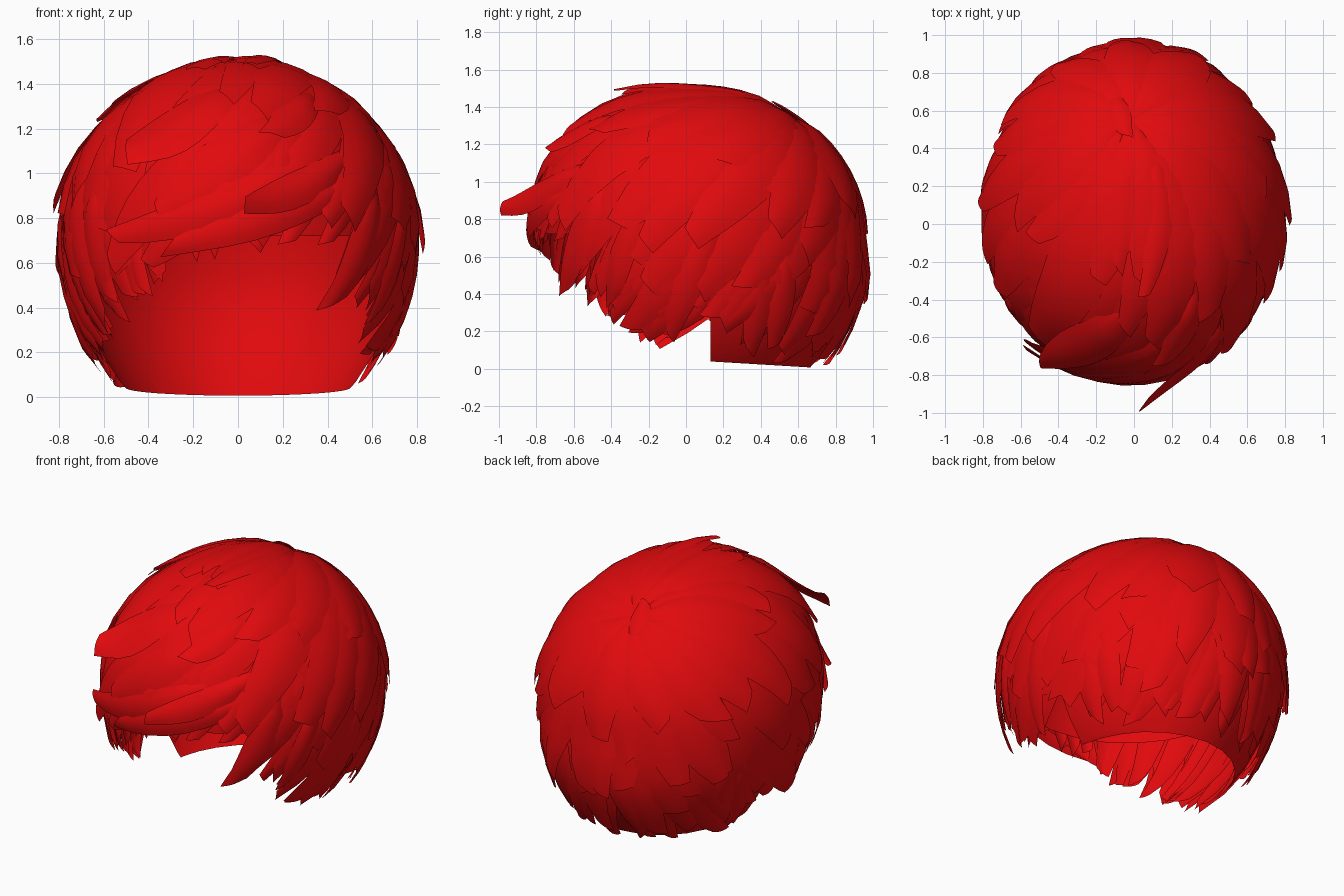
import bpy, bmesh, math, random
from mathutils import Vector

random.seed(7)
cube = bpy.data.objects.get("Cube")
if cube:
    bpy.data.objects.remove(cube, do_unlink=True)

red = bpy.data.materials.new("hair red")
red.use_nodes = True
COLOR = (0.75, 0.003, 0.004, 1)
red.diffuse_color = COLOR
red.node_tree.nodes["Principled BSDF"].inputs["Base Color"].default_value = COLOR

# Head shape: a lopsided ellipsoid, with the hair whorl high on the back
CENTER = Vector((0, 0.05, 0.7))
WHORL = Vector((-0.02, 0.53, 0.68)).normalized()
SIDE = Vector((1, 0, 0))
FORWARD = SIDE.cross(WHORL).normalized()
if FORWARD.y > 0:
    FORWARD.negate()


def on_head(point, lift=0.0):
    q = (point - CENTER).normalized()
    low_back = 0.05 * min(1, max(0, -q.z * 4))
    ry = 0.865 + low_back if q.y > 0 else 0.845
    rz = 0.77 if q.z > 0 else 0.94 + 0.1 * q.y
    r = 1 / math.sqrt((q.x / 0.77) ** 2 + (q.y / ry) ** 2 + (q.z / rz) ** 2)
    r *= 1 + 0.09 * max(0, -q.y) * max(0, q.z)
    return CENTER + q * (r + lift)


def flow(azimuth, polar):
    around = FORWARD * math.cos(azimuth) + SIDE * math.sin(azimuth)
    return on_head(CENTER + WHORL * math.cos(polar) + around * math.sin(polar))


# Hemline height from front to back
HEM = [(-0.9, 0.73), (-0.7, 0.65), (-0.55, 0.42), (-0.3, 0.22), (-0.1, 0.14),
       (0.03, 0.26), (0.25, 0.22), (0.42, 0.08), (0.9, 0.04)]


def hem(p):
    extra = 0.22 * p.x if p.y < -0.6 else 0
    for (y0, z0), (y1, z1) in zip(HEM, HEM[1:]):
        if p.y <= y1:
            k = max(0, (p.y - y0) / (y1 - y0))
            return z0 + (z1 - z0) * k + extra
    return HEM[-1][1]


def reach(azimuth, spare):
    t = 0.3
    while t < 2.9:
        p = flow(azimuth, t)
        if p.z < hem(p) + spare:
            break
        t += 0.02
    return t


# One lock: an arched ribbon that hugs the head and ends in a blunt slanted tip
def add_lock(bm, path, width, lift, flare, root=0.45):
    n = len(path) - 1
    slant = random.choice((-1, 1)) * random.uniform(0.01, 0.05)
    rows = []
    for i, p in enumerate(path):
        u = i / n
        along = (path[min(i + 1, n)] - path[max(i - 1, 0)]).normalized()
        out = (p - CENTER).normalized()
        across = along.cross(out).normalized()
        if u < 0.55:
            w = width * (root + (1 - root) * math.sin(u / 0.55 * math.pi / 2))
        else:
            w = width * (1 - 0.62 * ((u - 0.55) / 0.45) ** 1.6)
        rise = lift * min(1, 0.3 + u * 3) + flare * u ** 3
        row = []
        for s in (-1, -0.5, 0, 0.5, 1):
            q = p + across * (s * w / 2)
            if i == n:
                q += along * (s * slant)
            edge = 0.022 * s * s * (1 - 0.6 * u)
            q = on_head(q, rise + 0.012 - edge)
            q.z = max(q.z, 0.02)
            row.append(bm.verts.new(q))
        rows.append(row)
    for a, b in zip(rows, rows[1:]):
        for j in range(4):
            bm.faces.new((a[j], a[j + 1], b[j + 1], b[j]))


def finish(bm, name, angle=60):
    mesh = bpy.data.meshes.new(name)
    bm.to_mesh(mesh)
    bm.free()
    mesh.materials.append(red)
    obj = bpy.data.objects.new(name, mesh)
    bpy.context.collection.objects.link(obj)
    bpy.ops.object.select_all(action='DESELECT')
    obj.select_set(True)
    bpy.context.view_layer.objects.active = obj
    bpy.ops.object.shade_smooth_by_angle(angle=math.radians(angle))


# Inner cap, open at the face and reaching down to the nape
bm = bmesh.new()
bmesh.ops.create_uvsphere(bm, u_segments=28, v_segments=18, radius=1)
for v in bm.verts:
    v.co = on_head(CENTER + v.co, -0.035)


def slice_cap(point, normal, clear):
    geom = bm.verts[:] + bm.edges[:] + bm.faces[:]
    bmesh.ops.bisect_plane(bm, geom=geom, plane_co=point, plane_no=normal,
                           clear_inner=clear)


slice_cap((0, 0.7, 0.005), (0, 0.06, 1), True)
slice_cap((0, 0.13, 0), (0, 1, 0), False)
slice_cap((0, 0, 0.72), (0, 0, 1), False)
face_gap = [f for f in bm.faces
            if f.calc_center_median().y < 0.13 and f.calc_center_median().z < 0.72]
bmesh.ops.delete(bm, geom=face_gap, context='FACES')
finish(bm, "inner_cap")

# Layers of locks: name, count, start, length, width, lift, sweep
LAYERS = [
    ("under_locks", 42, 0.4, 1.0, 0.2, 0.0, 0.25),
    ("hem_locks", 36, 0.25, 0.98, 0.24, 0.012, 0.45),
    ("middle_locks", 28, 0.01, 0.87, 0.3, 0.022, 0.42),
    ("upper_locks", 22, 0.01, 0.72, 0.32, 0.03, 0.32),
    ("crown_locks", 14, 0.005, 0.52, 0.33, 0.038, 0.2),
]
for name, count, start, length, width, lift, sweep in LAYERS:
    bm = bmesh.new()
    for k in range(count):
        a0 = (k + random.uniform(-0.35, 0.35)) / count * math.tau
        bend = -sweep * max(0, math.cos(a0)) + random.uniform(-0.1, 0.1)
        end = reach(a0 + bend, random.uniform(-0.02, 0.07))
        end *= length * (1 if length > 0.95 else random.uniform(0.84, 1.1))
        begin = start * end if start > 0.2 else start
        path = []
        for i in range(10):
            u = i / 9
            path.append(flow(a0 + bend * u * u, begin + (end - begin) * u))
        root = 0.6 if start > 0.2 else 0.2
        add_lock(bm, path, width * random.uniform(0.75, 1.2),
                 lift + random.uniform(-0.008, 0.008),
                 random.uniform(-0.005, 0.025), root)
    finish(bm, name)


# Loose locks that stand away from the rest: start, middle, end, width, flare
def loose(name, locks, lift=0.04):
    bm = bmesh.new()
    for start, mid, end, width, flare in locks:
        a, b, c = Vector(start), Vector(mid), Vector(end)
        path = []
        for i in range(9):
            u = i / 8
            path.append(on_head(a * (1 - u) ** 2 + b * (2 * u * (1 - u)) + c * u * u))
        add_lock(bm, path, width, lift, flare, 0.5)
    finish(bm, name)


loose("top_tufts", [
    ((-0.03, 0.48, 1.4), (-0.08, 0.1, 1.6), (-0.09, -0.23, 1.5), 0.16, 0.01),
    ((0.05, 0.48, 1.4), (0.22, 0.1, 1.6), (0.05, -0.36, 1.45), 0.14, 0.04),
    ((-0.1, 0.72, 1.25), (-0.1, 0.6, 1.35), (-0.03, 0.45, 1.4), 0.12, 0.0),
])
loose("swept_fringe", [
    ((0.45, -0.45, 1.05), (0.3, -0.75, 0.9), (0.03, -1.0, 0.86), 0.15, 0.15),
    ((0.5, -0.5, 0.95), (0.2, -0.85, 0.8), (-0.3, -0.75, 0.67), 0.16, 0.02),
    ((0.35, -0.6, 1.05), (0, -0.85, 0.8), (-0.55, -0.65, 0.72), 0.17, 0.05),
    ((0.25, -0.5, 1.2), (-0.1, -0.75, 1.0), (-0.35, -0.75, 0.82), 0.24, 0.02),
    ((0.0, -0.4, 1.35), (-0.25, -0.7, 1.2), (-0.54, -0.8, 1.13), 0.26, 0.13),
    ((0.3, -0.3, 1.3), (0.25, -0.55, 1.2), (0.12, -0.65, 1.12), 0.16, 0.04),
    ((-0.1, -0.6, 1.15), (-0.35, -0.7, 0.9), (-0.55, -0.6, 0.6), 0.22, 0.03),
    ((0.1, -0.7, 1.0), (-0.2, -0.8, 0.8), (-0.4, -0.7, 0.6), 0.18, 0.0),
])
loose("side_wisps", [
    ((0.55, -0.4, 1.0), (0.6, -0.55, 0.7), (0.38, -0.62, 0.42), 0.17, 0.0),
    ((0.7, -0.2, 0.9), (0.7, -0.35, 0.6), (0.6, -0.4, 0.35), 0.14, -0.02),
    ((-0.6, -0.4, 1.0), (-0.7, -0.45, 0.7), (-0.52, -0.5, 0.36), 0.16, -0.02),
    ((0.75, 0.2, 0.9), (0.8, 0.05, 0.6), (0.7, -0.1, 0.12), 0.16, -0.02),
    ((-0.75, 0.2, 0.9), (-0.8, 0.05, 0.6), (-0.7, -0.1, 0.12), 0.16, -0.02),
], 0.03)
# Long locks hanging at the corners of the nape
loose("nape_corner_locks", [
    ((side * 0.78, y + 0.1, 0.7), (side * 0.75, y + 0.05, 0.35),
     (side * 0.6, y, 0.05), 0.16, -0.01)
    for side in (-1, 1) for y in (0.36, 0.52)], 0.02)
